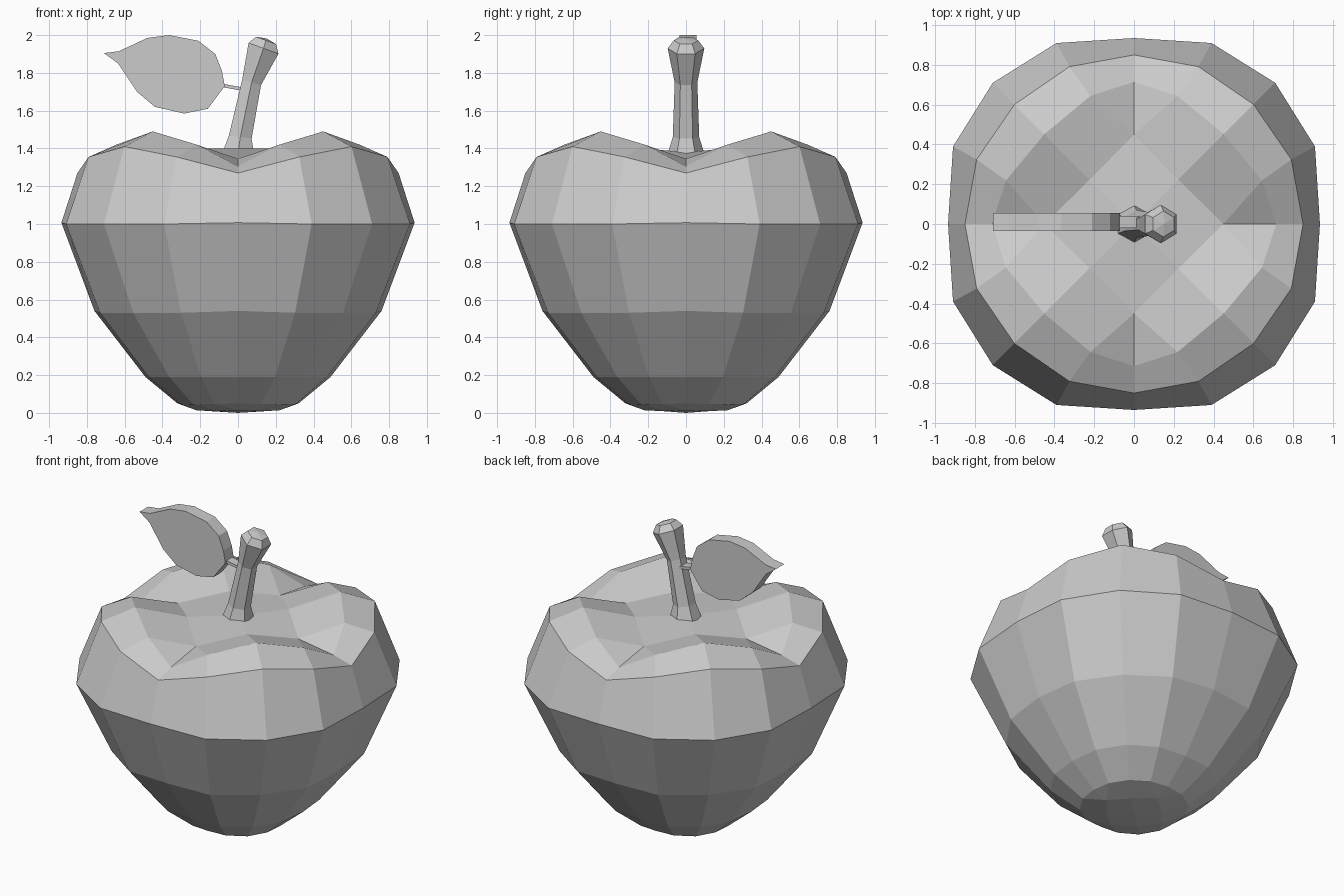
import bpy, bmesh, math
from mathutils import Vector, Matrix

if "Cube" in bpy.data.objects:
    bpy.data.objects.remove(bpy.data.objects["Cube"])

grey = bpy.data.materials.new("plain_grey")
grey.diffuse_color = (0.6, 0.6, 0.6, 1)
grey.use_nodes = True
grey.node_tree.nodes["Principled BSDF"].inputs["Base Color"].default_value = grey.diffuse_color


def finish(bm, name):
    bmesh.ops.recalc_face_normals(bm, faces=bm.faces)
    me = bpy.data.meshes.new(name)
    bm.to_mesh(me)
    bm.free()
    me.materials.append(grey)
    ob = bpy.data.objects.new(name, me)
    bpy.context.collection.objects.link(ob)
    return ob


def polar(bm, r, deg, z):
    a = math.radians(deg)
    return bm.verts.new((r * math.cos(a), r * math.sin(a), z))


def bridge(bm, a, b):
    n = len(a)
    for i in range(n):
        j = (i + 1) % n
        bm.faces.new((a[i], a[j], b[j], b[i]))


# 16-sided ring; axis, middle and diagonal points differ and repeat each quarter
def apple_ring(bm, axis, mid, diag, mid_deg):
    out = []
    for q in range(4):
        for (r, z), d in ((axis, 0), (mid, mid_deg), (diag, 45), (mid, 90 - mid_deg)):
            out.append(polar(bm, r, q * 90 + d, z))
    return out


# 4 x 4 quad cap, turned 45 degrees, closing a 16-point ring
def grid_cap(bm, ring, axis, diag, centre_z):
    g = {}
    for k in range(4):
        g[k, 0], g[4, k], g[4 - k, 4], g[0, 4 - k] = (ring[k], ring[4 + k], ring[8 + k], ring[12 + k])
    inner = [(1, 1), (2, 1), (3, 1), (3, 2), (3, 3), (2, 3), (1, 3), (1, 2)]
    for m, key in enumerate(inner):
        r, z = diag if m % 2 else axis
        g[key] = polar(bm, r, m * 45, z)
    g[2, 2] = bm.verts.new((0, 0, centre_z))
    for i in range(4):
        for j in range(4):
            q = [g[i, j], g[i + 1, j], g[i + 1, j + 1], g[i, j + 1]]
            if (i, j) in ((0, 0), (3, 3)):
                bm.faces.new(q[:3])
                bm.faces.new((q[0], q[2], q[3]))
            elif (i, j) in ((3, 0), (0, 3)):
                bm.faces.new((q[0], q[1], q[3]))
                bm.faces.new(q[1:])
            else:
                bm.faces.new(q)


# Apple body: rings from the bottom up, as (radius, height)
bm = bmesh.new()
profile = [
    ((.32, .05), (.33, .047), (.335, .045), 22),
    ((.49, .19), (.51, .19), (.515, .19), 22.5),
    ((.76, .54), (.79, .53), (.785, .53), 22.5),
    ((.935, 1.007), (.99, 1.0), (1.004, 1.0), 23.2),
    ((.85, 1.27), (.855, 1.355), (.85, 1.41), 22.3),
    ((.715, 1.305), (.68, 1.42), (.638, 1.49), 18.8),
]
rings = [apple_ring(bm, *p) for p in profile]
for a, b in zip(rings, rings[1:]):
    bridge(bm, a, b)
grid_cap(bm, rings[0], (.22, .014), (.17, .009), 0)
grid_cap(bm, rings[-1], (.45, 1.345), (.315, 1.40), 1.38)
finish(bm, "apple_body")

# Stem: leaning hexagonal rings as (x, z, radius, tilt in degrees)
bm = bmesh.new()
rings = []
for x, z, r, tilt in [(0, 1.37, .098, 0), (.012, 1.46, .07, 8), (.072, 1.75, .06, 17),
                      (.135, 1.93, .097, 20), (.148, 1.972, .065, 20)]:
    rot = Matrix.Rotation(math.radians(tilt), 3, 'Y')
    rings.append([bm.verts.new(Vector((x, 0, z)) + rot @ Vector(
        (r * math.cos(math.radians(30 + 60 * k)), r * math.sin(math.radians(30 + 60 * k)), 0)))
        for k in range(6)])
for a, b in zip(rings, rings[1:]):
    bridge(bm, a, b)
bm.faces.new(rings[0])
tip = bm.verts.new((.151, 0, 1.982))
for k in range(6):
    bm.faces.new((rings[-1][k], rings[-1][(k + 1) % 6], tip))
finish(bm, "stem")


# Flat outline in x,z pushed through from y0 to y1
def plate(name, outline, y0, y1):
    bm = bmesh.new()
    front = [bm.verts.new((x, y0, z)) for x, z in outline]
    back = [bm.verts.new((x, y1, z)) for x, z in outline]
    bridge(bm, front, back)
    bm.faces.new(front)
    bm.faces.new(back[::-1])
    finish(bm, name)


plate("leaf", [(-.71, 1.905), (-.63, 1.915), (-.48, 1.985), (-.365, 2.0), (-.21, 1.97),
               (-.12, 1.9), (-.085, 1.81), (-.07, 1.73), (-.16, 1.61), (-.285, 1.585),
               (-.44, 1.62), (-.535, 1.70), (-.635, 1.85)], -.035, .055)
plate("leaf_stalk", [(-.08, 1.742), (.03, 1.722), (.03, 1.704), (-.08, 1.724)], -.02, .04)
